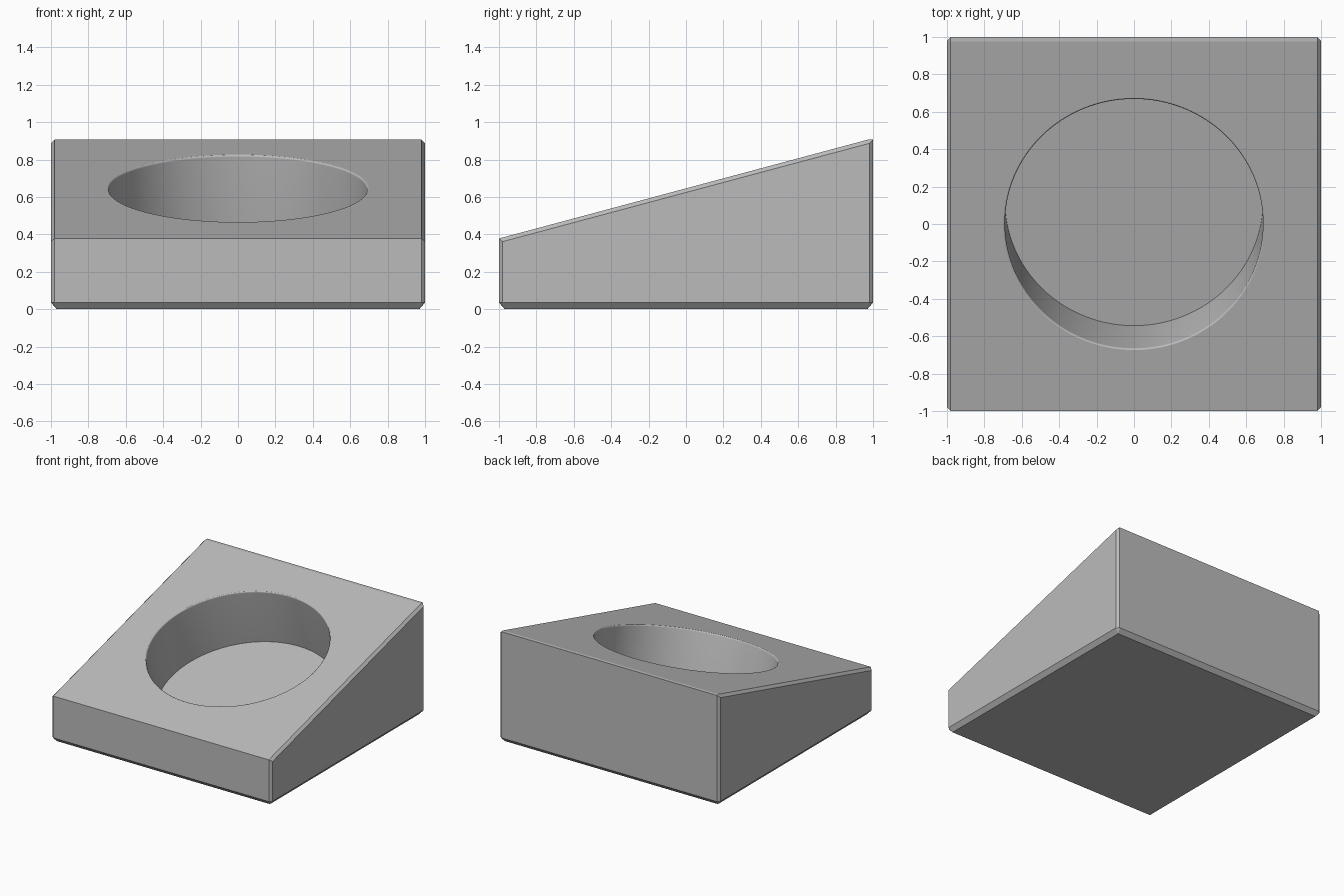
import bpy, bmesh, math
from mathutils import Matrix, Vector

cube = bpy.data.objects.get("Cube")
if cube:
    bpy.data.objects.remove(cube, do_unlink=True)

SLOPE = math.radians(15)
MID_Z = 0.646            # height of the sloped face at the centre
EDGE = 0.98              # where the corner chamfers begin


def material(name, value):
    mat = bpy.data.materials.new(name)
    mat.use_nodes = True
    colour = (value, value, value, 1)
    mat.diffuse_color = colour
    mat.node_tree.nodes["Principled BSDF"].inputs["Base Color"].default_value = colour
    return mat


def add_object(name, bm, mat):
    bmesh.ops.recalc_face_normals(bm, faces=bm.faces)
    mesh = bpy.data.meshes.new(name)
    bm.to_mesh(mesh)
    bm.free()
    obj = bpy.data.objects.new(name, mesh)
    bpy.context.collection.objects.link(obj)
    mesh.materials.append(mat)
    return obj


def top(y):
    return MID_Z + math.tan(SLOPE) * y


grey = material("plain grey", 0.5)

# Wedge block with chamfered corners: hull of mirrored corner points
bm = bmesh.new()
for sx in (-1, 1):
    for sy in (-1, 1):
        bm.verts.new((sx * 0.97, sy * 0.97, 0))
        bm.verts.new((sx, sy * EDGE, 0.035))
        bm.verts.new((sx * EDGE, sy, 0.035))
        bm.verts.new((sx, sy * EDGE, top(sy * EDGE) - 0.022))
    bm.verts.new((sx * EDGE, -1, top(-1)))
    bm.verts.new((sx * EDGE, 0.975, top(0.975)))
    bm.verts.new((sx * EDGE, 1, top(0.975)))
bmesh.ops.convex_hull(bm, input=bm.verts)
bmesh.ops.dissolve_limit(bm, angle_limit=math.radians(0.5), verts=bm.verts, edges=bm.edges)
block = add_object("wedge_block", bm, grey)

# Round pocket cutter: turned profile with a softened rim, square to the slope
DEPTH, RADIUS, RIM = 0.475, 0.69, 0.012
profile = [(0, -DEPTH), (RADIUS, -DEPTH)]
drop = RIM * math.sin(math.radians(70))
for step in range(8):
    a = math.radians(10 * step)
    profile.append((RADIUS + RIM * (1 - math.cos(a)), RIM * math.sin(a) - drop))
profile += [(profile[-1][0], 0.2), (0, 0.2)]
bm = bmesh.new()
verts = [bm.verts.new((r, 0, z)) for r, z in profile]
edges = [bm.edges.new(pair) for pair in zip(verts, verts[1:])]
bmesh.ops.spin(bm, geom=verts + edges, cent=(0, 0, 0), axis=(0, 0, 1),
               angle=math.tau, steps=128)
bmesh.ops.remove_doubles(bm, verts=bm.verts, dist=0.0001)
bm.transform(Matrix.Translation(Vector((0, 0, MID_Z))) @ Matrix.Rotation(SLOPE, 4, "X"))
cutter = add_object("pocket_cutter", bm, grey)
cutter.hide_render = True

# Cut the pocket, then drop the cutter
cut = block.modifiers.new("pocket", "BOOLEAN")
cut.operation = "DIFFERENCE"
cut.solver = "EXACT"
cut.object = cutter
bpy.ops.object.select_all(action="DESELECT")
block.select_set(True)
bpy.context.view_layer.objects.active = block
bpy.ops.object.modifier_apply(modifier=cut.name)
bpy.data.objects.remove(cutter, do_unlink=True)

# Smooth pocket wall, crisp block edges
bpy.ops.object.shade_smooth_by_angle(angle=math.radians(12))
